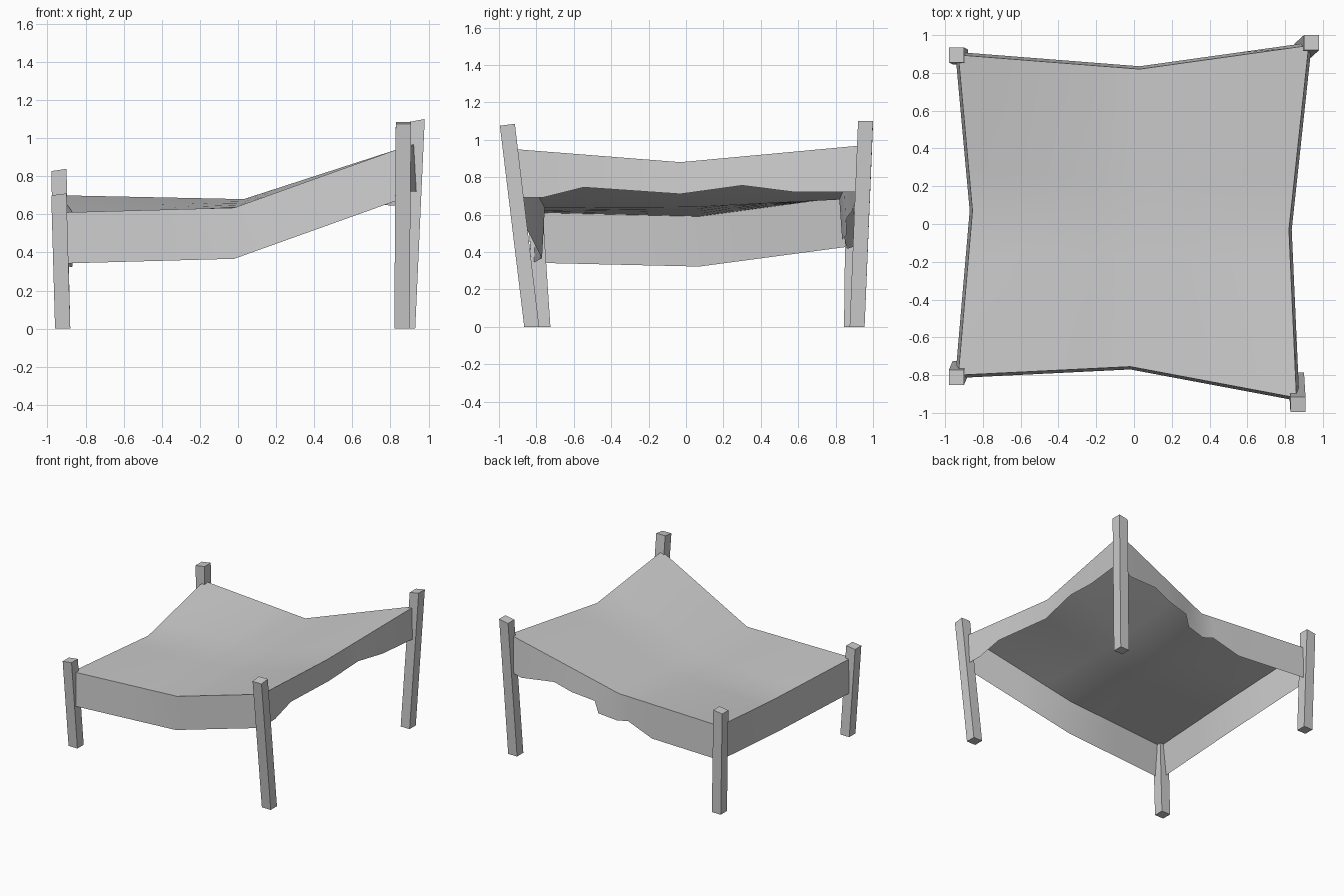
import bpy, bmesh
from mathutils import Vector

cube = bpy.data.objects.get("Cube")
if cube:
    bpy.data.objects.remove(cube)

grey = bpy.data.materials.new("plain_grey")
grey.use_nodes = True
grey.diffuse_color = (0.6, 0.6, 0.6, 1)
grey.node_tree.nodes["Principled BSDF"].inputs["Base Color"].default_value = (0.6, 0.6, 0.6, 1)


def finish(name, bm):
    mesh = bpy.data.meshes.new(name)
    bm.to_mesh(mesh)
    bm.free()
    mesh.materials.append(grey)
    ob = bpy.data.objects.new(name, mesh)
    bpy.context.collection.objects.link(ob)
    return ob


def post(name, base, top, height, tilt_x=0.0, tilt_y=0.0, size=0.08):
    """Square post leaning from base to top, with a slightly tilted cap."""
    bm = bmesh.new()
    bmesh.ops.create_cube(bm, size=1)
    for v in bm.verts:
        at_top = v.co.z > 0
        cx, cy = top if at_top else base
        z = height + tilt_x * v.co.x + tilt_y * v.co.y if at_top else 0
        v.co = (cx + v.co.x * size, cy + v.co.y * size, z)
    return finish(name, bm)


post("front_right_post", (-0.92, -0.765), (-0.94, -0.812), 0.705, 0.01)
post("back_right_post", (-0.92, 0.885), (-0.94, 0.895), 0.833, 0.012)
post("front_left_post", (0.86, -0.825), (0.868, -0.955), 1.08, 0, 0.01)
post("back_left_post", (0.89, 0.915), (0.94, 0.96), 1.093, 0.015)

# Canopy control points: rows run front to back, columns right to left
rows = [
    [(-0.93, -0.80, 0.61), (-0.02, -0.755, 0.635), (0.86, -0.92, 0.95)],
    [(-0.855, 0.07, 0.59), (0.0, 0.03, 0.64), (0.82, -0.03, 0.88)],
    [(-0.93, 0.895, 0.70), (0.03, 0.82, 0.68), (0.925, 0.945, 0.97)],
]
grid = [[Vector(p) for p in row] for row in rows]


def along(a, m, b, t):
    """Two straight runs meeting at the middle point."""
    return a.lerp(m, t * 2) if t < 0.5 else m.lerp(b, t * 2 - 1)


# Sagging cloth sheet
STEPS = 8
bm = bmesh.new()
verts = []
for j in range(STEPS + 1):
    line = [along(*(grid[r][c] for r in range(3)), j / STEPS) for c in range(3)]
    verts.append([bm.verts.new(along(*line, i / STEPS)) for i in range(STEPS + 1)])
for j in range(STEPS):
    for i in range(STEPS):
        bm.faces.new((verts[j][i], verts[j][i + 1], verts[j + 1][i + 1], verts[j + 1][i]))
canopy = finish("canopy_sheet", bm)


def valance(name, a, m, b, out, hem):
    """Hanging strip below one canopy edge; hem holds (position, drop) pairs."""
    bm = bmesh.new()
    pairs = []
    for t, drop in hem:
        p = along(a, m, b, t)
        low = p + Vector(out) * 0.015 - Vector((0, 0, drop))
        pairs.append((bm.verts.new(p), bm.verts.new(low)))
    for (t0, l0), (t1, l1) in zip(pairs, pairs[1:]):
        bm.faces.new((t0, l0, l1, t1))
    return finish(name, bm)


plain = [(0, 0.268), (0.25, 0.268), (0.5, 0.268), (0.75, 0.268), (1, 0.268)]
torn_side = [(0, 0.26), (0.09, 0.245), (0.21, 0.175), (0.5, 0.17), (0.67, 0.155),
             (0.81, 0.215), (0.95, 0.24), (1, 0.25)]
torn_back = [(0, 0.29), (0.06, 0.29), (0.21, 0.18), (0.29, 0.185), (0.395, 0.155),
             (0.412, 0.24), (0.5, 0.215), (0.55, 0.19), (0.67, 0.27), (1, 0.268)]

cloth = [
    canopy,
    valance("front_valance", *grid[0], (0, -1, 0), plain),
    valance("left_valance", *(r[2] for r in grid), (1, 0, 0), torn_side),
    valance("back_valance", *reversed(grid[2]), (0, 1, 0), torn_back),
    valance("right_valance", *(r[0] for r in reversed(grid)), (-1, 0, 0), plain),
]

# Smooth the cloth
bpy.ops.object.select_all(action="DESELECT")
for ob in cloth:
    ob.select_set(True)
bpy.context.view_layer.objects.active = canopy
bpy.ops.object.shade_smooth_by_angle(angle=0.7)
